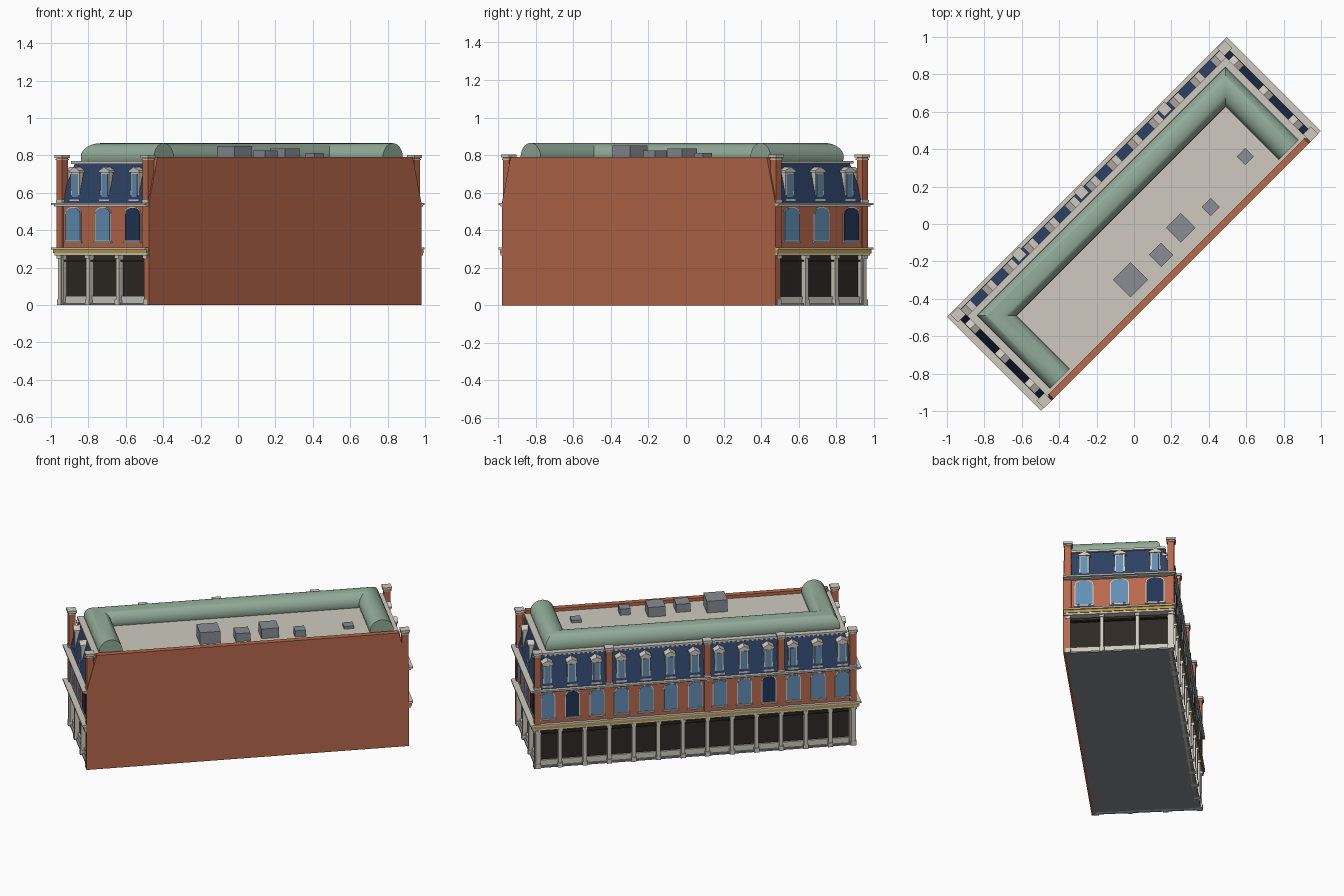
import bpy, bmesh, math, random
from mathutils import Matrix, Vector

if "Cube" in bpy.data.objects:
    bpy.data.objects.remove(bpy.data.objects["Cube"])

random.seed(4)
COLORS = {
    "brick": (.48, .14, .07), "slate": (.025, .055, .13), "copper": (.29, .41, .32),
    "stone": (.62, .59, .53), "shopfront": (.028, .022, .018), "glass_light": (.12, .27, .45),
    "glass_dark": (.015, .035, .09), "gold": (.50, .32, .05), "metal": (.25, .27, .29),
}
MATS = {}
for n, c in COLORS.items():
    MATS[n] = bpy.data.materials.new(n)
    MATS[n].diffuse_color = (*c, 1)

parts = {}   # part name -> (bmesh, material name)


def part(name, mat):
    if name not in parts:
        parts[name] = (bmesh.new(), mat)
    return parts[name][0]


def prism(bm, outline, d0, d1, M=Matrix()):
    """Extrude an (s, z) outline from depth d0 to d1."""
    a = [bm.verts.new(M @ Vector((s, d0, z))) for s, z in outline]
    b = [bm.verts.new(M @ Vector((s, d1, z))) for s, z in outline]
    bm.faces.new(a)
    bm.faces.new(b[::-1])
    for i in range(len(a)):
        j = (i + 1) % len(a)
        bm.faces.new((a[i], b[i], b[j], a[j]))


def box(bm, s0, s1, d0, d1, z0, z1, M=Matrix()):
    prism(bm, [(s0, z0), (s1, z0), (s1, z1), (s0, z1)], d0, d1, M)


def arch(c, w, z0, zs, zt, n=8):
    """Window outline with a flattened arched head."""
    pts = [(c - w, z0), (c + w, z0)]
    return pts + [(c + w * math.cos(math.pi * i / n),
                   zs + (zt - zs) * math.sin(math.pi * i / n) ** .8) for i in range(n + 1)]


# --- Main masses: local x runs along the building, local y towards the long facade
box(part("ground_floor_core", "shopfront"), -.995, .995, -.33, .31, .004, .27)
box(part("floor_slab", "metal"), -1.02, 1.02, -.34, .335, 0, .01)
box(part("upper_brick_storey", "brick"), -1.02, 1.02, -.33, .335, .27, .54)
prism(part("party_wall", "brick"), [(-1.03, 0), (1.03, 0), (1.03, .545), (.965, .79),
                                    (-.965, .79), (-1.03, .545)], -.357, -.32)

# --- Sloped mansard roof
bm = part("mansard_roof", "slate")
lo = [bm.verts.new((x, y, .54)) for x, y in [(-1.02, -.33), (1.02, -.33), (1.02, .335), (-1.02, .335)]]
hi = [bm.verts.new((x, y, .757)) for x, y in [(-.965, -.33), (.965, -.33), (.965, .268), (-.965, .268)]]
bm.faces.new(lo[::-1])
bm.faces.new(hi)
for i in range(4):
    j = (i + 1) % 4
    bm.faces.new((lo[i], lo[j], hi[j], hi[i]))

# --- Cornices as stacked slabs: half length, facade depth, bottom, top
for name, mat, U, V, z0, z1 in [
        ("shop_cornice", "stone", 1.043, .345, .264, .277),
        ("sign_band", "gold", 1.048, .350, .277, .297),
        ("shop_cornice", "stone", 1.057, .357, .297, .308),
        ("upper_cornice", "stone", 1.043, .347, .527, .534),
        ("upper_cornice", "stone", 1.057, .357, .534, .545)]:
    box(part(name, mat), -U, U, -.355, V, z0, z1)
box(part("roof_deck", "stone"), -.978, .978, -.33, .283, .755, .769)

# --- Three street faces: (matrix from along/out/up, half span, centre, bays, half window width)
faces = [
    (Matrix(((1, 0, 0, 0), (0, 1, 0, .335), (0, 0, 1, 0), (0, 0, 0, 1))), 1.02, 0, 13, .042),
    (Matrix(((0, 1, 0, 1.02), (1, 0, 0, 0), (0, 0, 1, 0), (0, 0, 0, 1))), .337, -.002, 3, .054),
    (Matrix(((0, -1, 0, -1.02), (1, 0, 0, 0), (0, 0, 1, 0), (0, 0, 0, 1))), .337, -.002, 3, .054),
]
for M, half, mid, bays, w in faces:
    step = 2 * half / bays
    # Shopfront piers, bulkhead and transom
    stone = part("shop_piers", "stone")
    for i in range(bays + 1):
        c = mid - half + i * step
        c = max(mid - half + .012, min(mid + half - .012, c))
        box(stone, c - .012, c + .012, -.035, .006, 0, .266, M)
        box(stone, c - .016, c + .016, -.035, .011, 0, .03, M)
        box(stone, c - .016, c + .016, -.035, .013, .248, .266, M)
    box(part("shop_bulkheads", "stone"), mid - half + .01, mid + half - .01, -.03, -.014, 0, .048, M)
    box(part("shop_transoms", "shopfront"), mid - half + .01, mid + half - .01, -.03, -.004, .232, .24, M)
    # Small dentils below the roof edge
    n = int(2 * (half - .06) / .03)
    for i in range(n):
        c = mid - half + .06 + (i + .5) * 2 * (half - .06) / n
        box(part("eave_dentils", "stone"), c - .007, c + .007, -.075, -.056, .747, .756, M)
    for i in range(bays):
        c = mid - half + (i + .5) * step
        # Arched windows with frame and sill
        tone = random.choice(["light", "light", "dark"])
        glass = part("windows_" + tone, "glass_" + tone)
        prism(part("window_frames", "stone"), arch(c, w + .005, .338, .488, .525), -.01, .003, M)
        prism(glass, arch(c, w, .345, .485, .519), -.01, .006, M)
        box(part("window_sills", "stone"), c - w - .01, c + w + .01, -.01, .01, .332, .342, M)
        # Dormers with a small gabled hood
        dw = .029 if bays > 3 else .032
        dorm = part("dormers", "stone")
        box(dorm, c - dw, c + dw, -.075, -.012, .56, .712, M)
        box(dorm, c - dw - .005, c + dw + .005, -.05, -.004, .553, .565, M)
        prism(dorm, [(c - dw - .007, .708), (c + dw + .007, .708), (c + dw + .007, .718),
                     (c, .738), (c - dw - .007, .718)], -.08, -.004, M)
        box(part("dormer_glass", "glass_light"), c - dw + .01, c + dw - .01, -.02, -.009, .578, .7, M)

# --- Brick chimney piers at the corners and along the long facade
bay = 2.04 / 13
spots = [(sx * 1.007, y) for sx in (-1, 1) for y in (-.328, .322)]
spots += [(1.02 - k * bay, .32) for k in (3, 7, 10)]
for x, y in spots:
    r = .021
    box(part("chimney_piers", "brick"), x - r, x + r, y - r, y + r, .308, .788)
    for e, z0, z1 in [(.003, .548, .56), (.004, .774, .781), (.008, .787, .802)]:
        box(part("chimney_caps", "stone"), x - r - e, x + r + e, y - r - e, y + r + e, z0, z1)

# --- Rounded copper roof ridge: mitred tube around three sides
bm = part("rounded_roof_ridge", "copper")
N, R = 28, .075
rings = []
for x, y, nx, ny in [(-.866, -.305, -1, 0), (-.866, .173, -1, 1), (.866, .173, 1, 1), (.866, -.305, 1, 0)]:
    rings.append([bm.verts.new((x + nx * R * math.cos(a), y + ny * R * math.cos(a), .79 + R * math.sin(a)))
                  for a in (2 * math.pi * i / N for i in range(N))])
for p, q in zip(rings, rings[1:]):
    for i in range(N):
        j = (i + 1) % N
        bm.faces.new((p[i], p[j], q[j], q[i]))
bm.faces.new(rings[0])
bm.faces.new(rings[-1])

# --- Rooftop equipment: world x, y, side, top height
for x, y, s, top in [(-.018, -.298, .132, .85), (.145, -.165, .092, .825), (.25, -.02, .112, .836),
                     (.41, .09, .068, .812), (.595, .36, .064, .787)]:
    u, v = (x + y) / math.sqrt(2), (y - x) / math.sqrt(2)
    box(part("rooftop_units", "metal"), u - s / 2, u + s / 2, v - s / 2, v + s / 2, .765, top)

# --- Turn parts into objects, rotated 45 degrees about the vertical
for name, (bm, mat) in parts.items():
    bmesh.ops.recalc_face_normals(bm, faces=bm.faces)
    me = bpy.data.meshes.new(name)
    bm.transform(Matrix.Rotation(math.pi / 4, 4, 'Z'))
    bm.to_mesh(me)
    bm.free()
    ob = bpy.data.objects.new(name, me)
    me.materials.append(MATS[mat])
    bpy.context.collection.objects.link(ob)
    if name == "rounded_roof_ridge":
        bpy.context.view_layer.objects.active = ob
        ob.select_set(True)
        bpy.ops.object.shade_smooth_by_angle(angle=math.radians(35))
        ob.select_set(False)

for m in bpy.data.materials:
    if m.users and not m.is_grease_pencil:
        m.use_nodes = True
        m.node_tree.nodes["Principled BSDF"].inputs["Base Color"].default_value = m.diffuse_color
